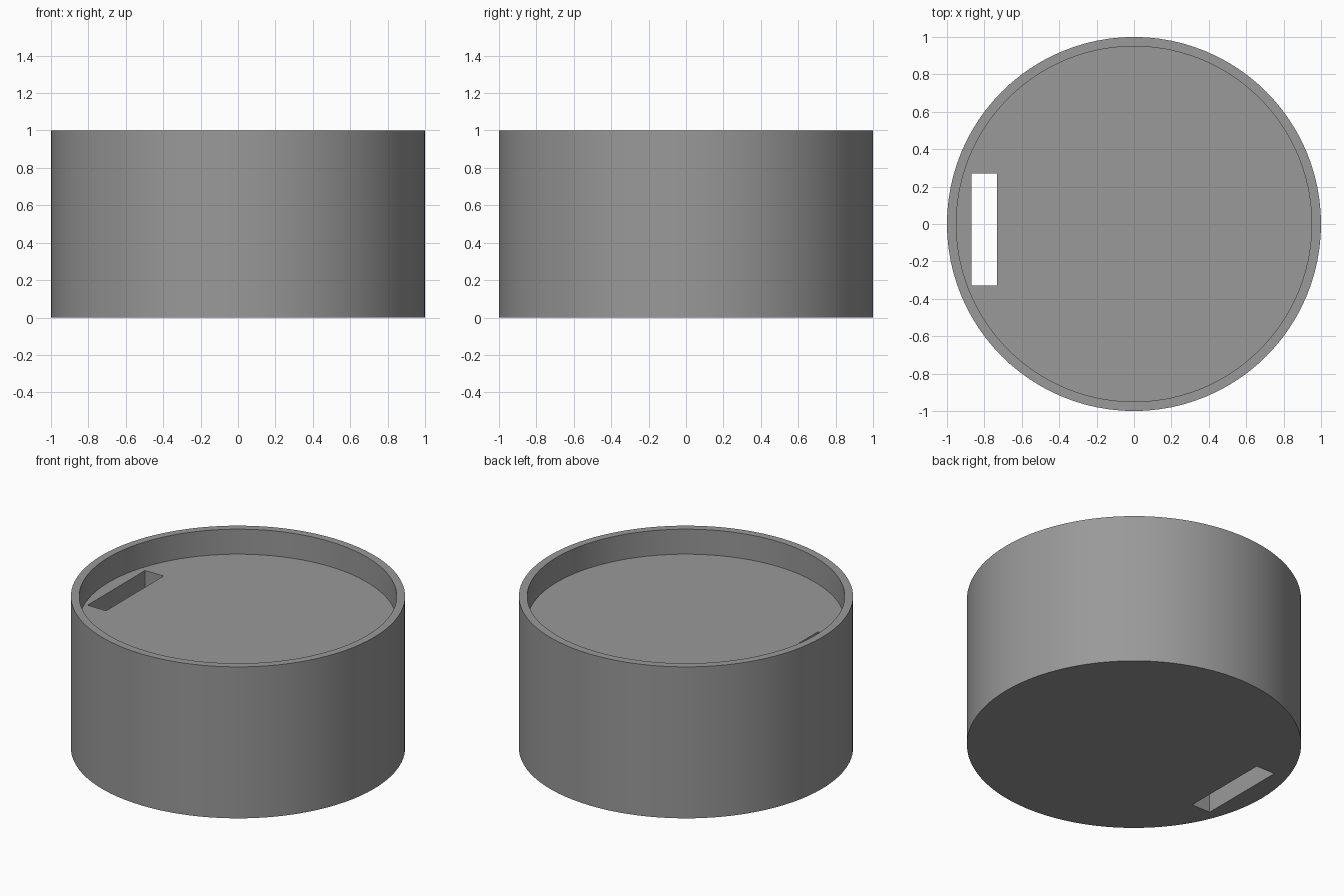
import bpy, bmesh, math

if "Cube" in bpy.data.objects:
    bpy.data.objects.remove(bpy.data.objects["Cube"])

grey = bpy.data.materials.new("mid grey")
grey.diffuse_color = (0.32, 0.32, 0.32, 1)
grey.use_nodes = True
grey.node_tree.nodes["Principled BSDF"].inputs["Base Color"].default_value = grey.diffuse_color

SEGMENTS = 96
# lathe profile: underside, outer wall, rim, inner wall, recessed floor
PROFILE = [(1, 0), (1, 1), (0.95, 1), (0.95, 0.835)]

# round body with a shallow recess in the top
bm = bmesh.new()
rings = []
for r, z in PROFILE:
    rings.append([bm.verts.new((r * math.cos(2 * math.pi * i / SEGMENTS),
                                r * math.sin(2 * math.pi * i / SEGMENTS), z))
                  for i in range(SEGMENTS)])
for low, high in zip(rings, rings[1:]):
    for i in range(SEGMENTS):
        j = (i + 1) % SEGMENTS
        bm.faces.new((low[i], low[j], high[j], high[i]))
bm.faces.new(rings[0][::-1])
bm.faces.new(rings[-1])
mesh = bpy.data.meshes.new("round_body")
bm.to_mesh(mesh)
bm.free()
body = bpy.data.objects.new("round_body", mesh)
bpy.context.collection.objects.link(body)
mesh.materials.append(grey)

# slot cutter through the full depth
bpy.ops.mesh.primitive_cube_add(size=1, location=(-0.8, -0.03, 0.5))
cutter = bpy.context.object
cutter.name = "slot_cutter"
cutter.scale = (0.136, 0.6, 2)
cutter.data.materials.append(grey)

cut = body.modifiers.new("slot", 'BOOLEAN')
cut.operation = 'DIFFERENCE'
cut.solver = 'EXACT'
cut.object = cutter
bpy.ops.object.select_all(action='DESELECT')
body.select_set(True)
bpy.context.view_layer.objects.active = body
bpy.ops.object.modifier_apply(modifier=cut.name)
bpy.data.objects.remove(cutter)

# smooth round walls, sharp rims and slot edges
bpy.ops.object.shade_smooth_by_angle(angle=math.radians(30))
